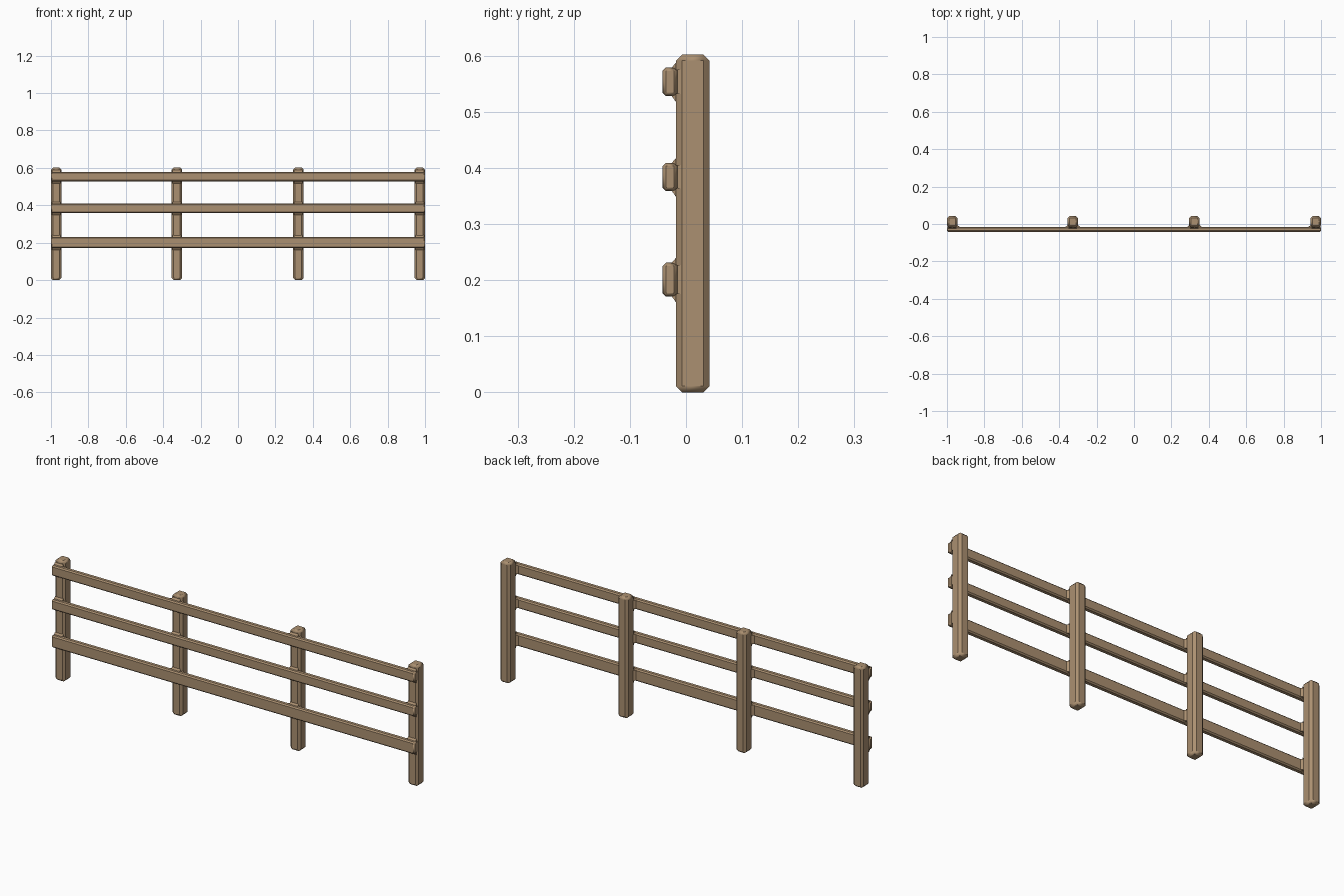
import bpy
import bmesh
import math

if "Cube" in bpy.data.objects:
    bpy.data.objects.remove(bpy.data.objects["Cube"])

wood = bpy.data.materials.new("tan wood")
wood.diffuse_color = (0.41, 0.28, 0.165, 1)
wood.use_nodes = True
wood.node_tree.nodes["Principled BSDF"].inputs["Base Color"].default_value = wood.diffuse_color

POST_X = (-0.972, -0.327, 0.323, 0.972)
POST_W = 0.056
POST_Y = (-0.018, 0.042)
RAIL_Y = (-0.042, -0.015)
RAILS = ((0.171, 0.231), (0.359, 0.409), (0.528, 0.579))


def finish(name, bm, bevel=0.0):
    """Turn a bmesh into a wooden object with softly shaded chamfers."""
    bmesh.ops.recalc_face_normals(bm, faces=bm.faces)
    mesh = bpy.data.meshes.new(name)
    bm.to_mesh(mesh)
    bm.free()
    mesh.materials.append(wood)
    obj = bpy.data.objects.new(name, mesh)
    bpy.context.collection.objects.link(obj)
    if bevel:
        mod = obj.modifiers.new("Chamfer", 'BEVEL')
        mod.width = bevel
        mod.segments = 1
        bpy.context.view_layer.objects.active = obj
        obj.select_set(True)
        bpy.ops.object.shade_smooth_by_angle(angle=math.radians(65))
        obj.select_set(False)
        obj.modifiers.new("Weighted", 'WEIGHTED_NORMAL').keep_sharp = True
    return obj


def block(bm, near, far):
    """Block between two rectangles, each given as (y, x0, x1, z0, z1)."""
    rings = []
    for y, x0, x1, z0, z1 in (near, far):
        corners = ((x0, z0), (x1, z0), (x1, z1), (x0, z1))
        rings.append([bm.verts.new((x, y, z)) for x, z in corners])
    a, b = rings
    bm.faces.new(a)
    bm.faces.new(b[::-1])
    for i in range(4):
        j = (i + 1) % 4
        bm.faces.new((a[j], a[i], b[i], b[j]))


# Upright posts
for i, x in enumerate(POST_X):
    bm = bmesh.new()
    rect = (x - POST_W / 2, x + POST_W / 2, 0, 0.602)
    block(bm, (POST_Y[0], *rect), (POST_Y[1], *rect))
    finish(f"post_{i + 1}", bm, 0.011)

# Horizontal rails along the front
for i, (z0, z1) in enumerate(RAILS):
    bm = bmesh.new()
    rect = (-1, 1, z0, z1)
    block(bm, (RAIL_Y[0], *rect), (RAIL_Y[1], *rect))
    finish(f"rail_{i + 1}", bm, 0.006)

# Small fillets where the rails meet the posts
bm = bmesh.new()
for x in POST_X:
    x0, x1 = x - POST_W / 2, x + POST_W / 2
    for z0, z1 in RAILS:
        # Above and below the rail, on the post front
        block(bm, (-0.027, x0 + 0.005, x1 - 0.005, z0 + 0.002, z1 - 0.002),
              (-0.0175, x0 + 0.005, x1 - 0.005, z0 - 0.011, z1 + 0.009))
        # Beside the post, on the rail back
        block(bm, (-0.0155, max(x0 - 0.011, -0.997), min(x1 + 0.011, 0.997),
                   z0 + 0.004, z1 - 0.004),
              (-0.005, x0 + 0.001, x1 - 0.001, z0 + 0.004, z1 - 0.004))
finish("joint_fillets", bm)
